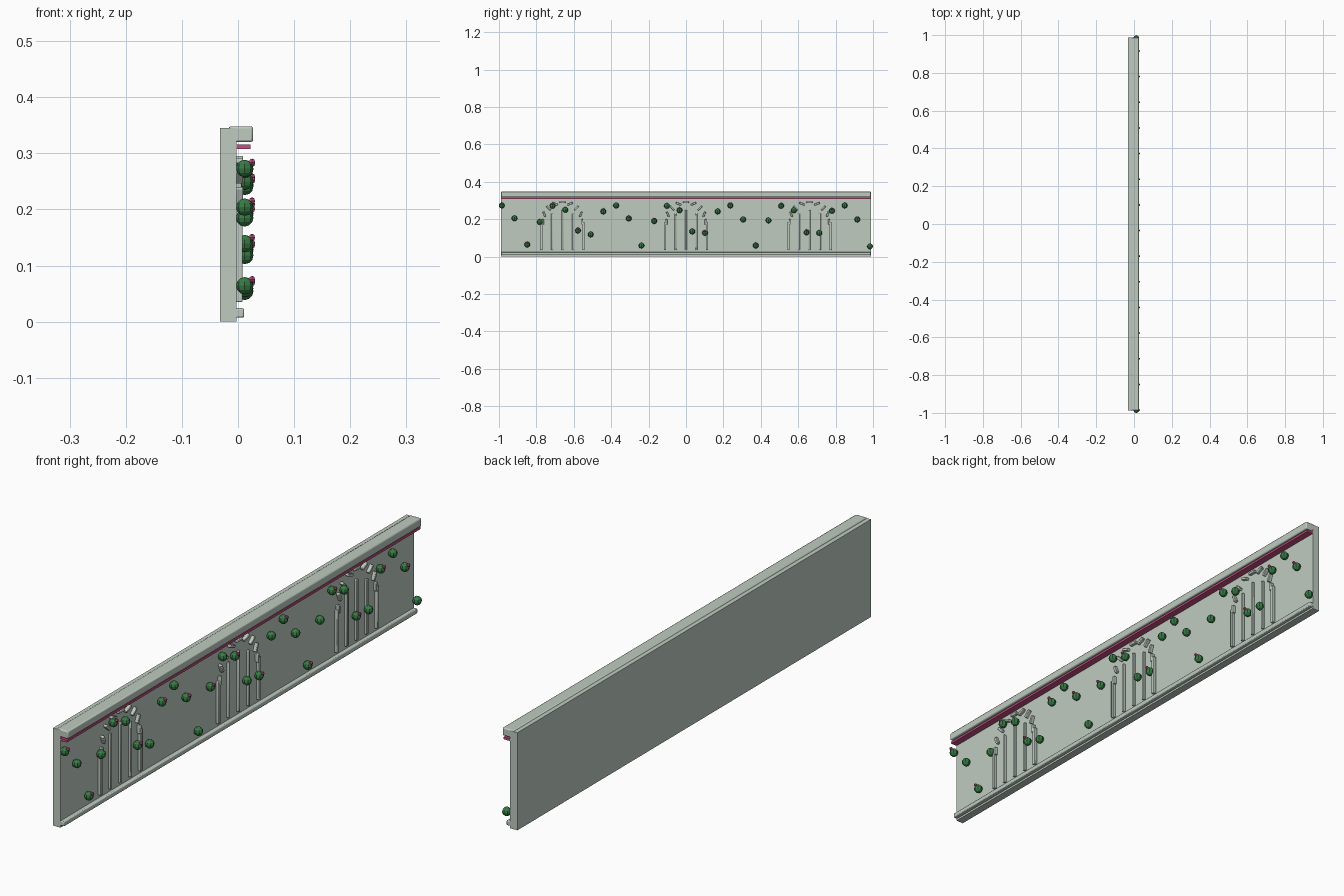
import bpy
import math

old = bpy.data.objects.get("Cube")
if old:
    bpy.data.objects.remove(old, do_unlink=True)


def material(name, rgb):
    m = bpy.data.materials.new(name)
    m.use_nodes = True
    m.diffuse_color = (*rgb, 1)
    m.node_tree.nodes["Principled BSDF"].inputs["Base Color"].default_value = (*rgb, 1)
    return m


STONE = material("pale stone", (0.52, 0.60, 0.53))
LEAF = material("leaf green", (0.04, 0.20, 0.06))
PINK = material("blossom pink", (0.55, 0.08, 0.22))


def box(name, x, y, z, mat, bevel=0.0, tilt=0.0):
    """Box from (low, high) ranges, optionally tilted about x and bevelled."""
    ranges = (x, y, z)
    bpy.ops.mesh.primitive_cube_add(
        size=1, location=[(a + b) / 2 for a, b in ranges], rotation=(tilt, 0, 0))
    ob = bpy.context.object
    ob.name = name
    ob.scale = [b - a for a, b in ranges]
    bpy.ops.object.transform_apply(location=False, rotation=False, scale=True)
    ob.data.materials.append(mat)
    if bevel:
        mod = ob.modifiers.new("soft edges", "BEVEL")
        mod.width = bevel
        mod.segments = 2
        bpy.ops.object.shade_smooth_by_angle(angle=math.radians(40))
    return ob


def ball(name, loc, radius, segments, rings, mat):
    bpy.ops.mesh.primitive_uv_sphere_add(
        segments=segments, ring_count=rings, radius=radius, location=loc)
    ob = bpy.context.object
    ob.name = name
    ob.data.materials.append(mat)
    return ob


# Wall slab with coping, coloured band and skirting
LENGTH = (-0.988, 0.988)
box("wall_slab", (-0.032, -0.003), LENGTH, (0, 0.345), STONE)
box("coping", (-0.017, 0.027), LENGTH, (0.32, 0.348), STONE, 0.004)
box("pink_band", (-0.004, 0.022), LENGTH, (0.308, 0.316), PINK)
box("skirting", (-0.006, 0.011), LENGTH, (0.007, 0.024), STONE, 0.003)

# Three blind arches: upright bars and a ring of small stones
SPRING, RADIUS = 0.185, 0.105
for a, centre in enumerate((-0.66, 0, 0.66), 1):
    for b in range(-2, 3):
        y = centre + b * 0.056
        jamb = abs(b) == 2
        half = 0.006 if jamb else 0.005
        top = SPRING if jamb else 0.25 - 0.02 * abs(b)
        box(f"arch_{a}_bar_{b + 3}", (-0.004, 0.008 if jamb else 0.006),
            (y - half, y + half), (0.035, top), STONE, 0.002)
    for s in range(9):
        angle = math.pi * s / 8
        y = centre + RADIUS * math.cos(angle)
        z = SPRING + RADIUS * math.sin(angle)
        box(f"arch_{a}_stone_{s + 1}", (-0.004, 0.009), (y - 0.005, y + 0.005),
            (z - 0.015, z + 0.015), STONE, 0.002, tilt=-angle)

# Leaf clumps along the wall, every second one with a blossom
heights = (.273, .204, .064, .185, .271, .25, .139, .118, .241, .273,
           .204, .059, .19, .271, .247, .134, .126, .241, .273, .198,
           .059, .193, .271, .247, .129, .126, .244, .273, .198, .054)
for i, z in enumerate(heights):
    y = -0.985 + 0.0679 * i
    ball(f"leaf_clump_{i + 1}", (0.012, y, z), 0.0155, 8, 6, LEAF)
    if i % 2 == 0:
        ball(f"blossom_{i + 1}", (0.025, y, z + 0.011), 0.0065, 6, 4, PINK)
